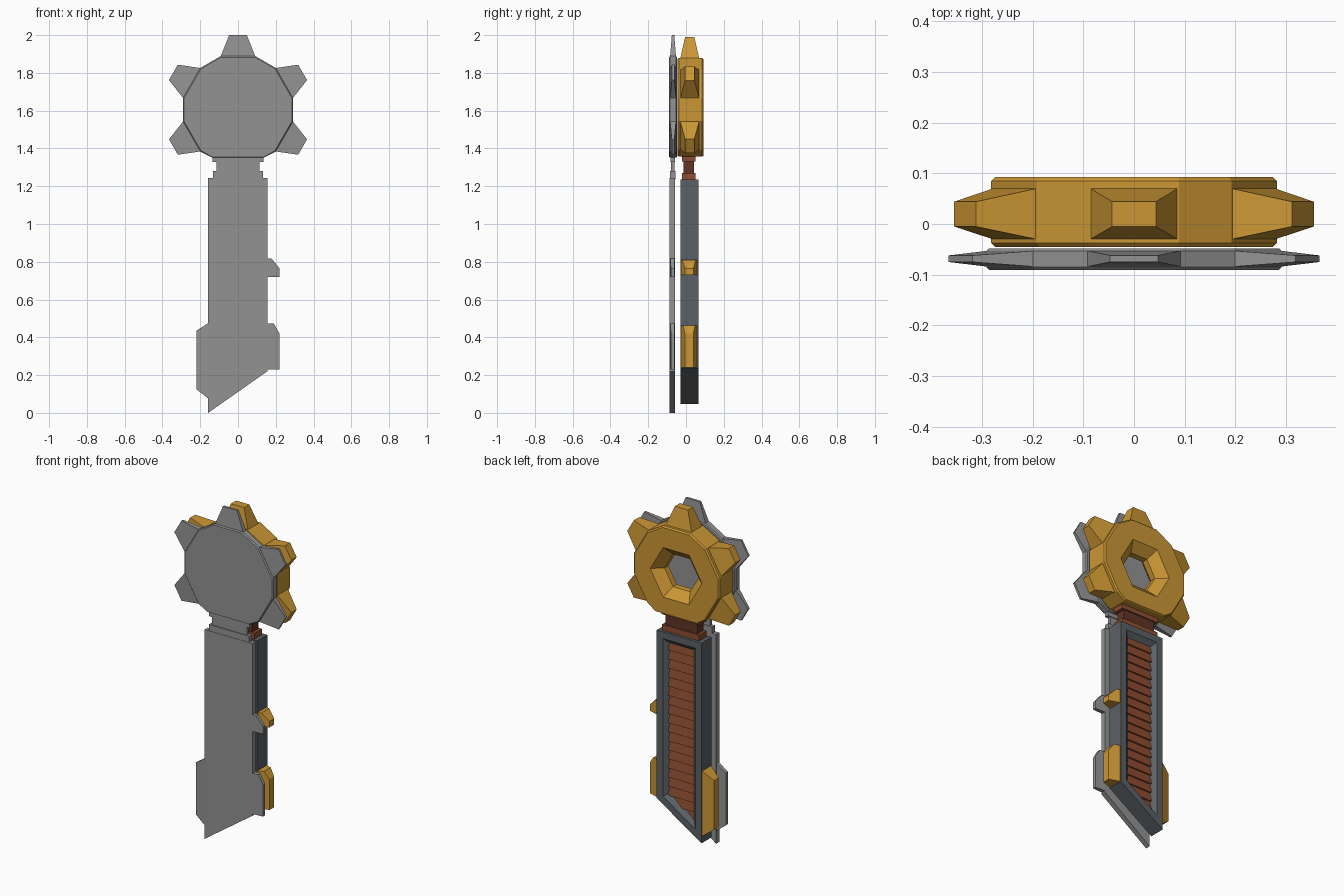
import bpy, bmesh, math
from mathutils import Vector

if "Cube" in bpy.data.objects:
    bpy.data.objects.remove(bpy.data.objects["Cube"])


def material(name, rgb):
    m = bpy.data.materials.new(name)
    m.diffuse_color = (*rgb, 1)
    m.use_nodes = True
    m.node_tree.nodes["Principled BSDF"].inputs["Base Color"].default_value = m.diffuse_color
    return m


GOLD = material("gold", (0.60, 0.31, 0.035))
GREY = material("plate grey", (0.29, 0.29, 0.29))
DARK = material("dark steel", (0.105, 0.12, 0.135))
RUST = material("rust", (0.27, 0.075, 0.03))
BROWN = material("dark brown", (0.12, 0.033, 0.018))


def finish(name, bm, mat):
    bmesh.ops.remove_doubles(bm, verts=bm.verts, dist=1e-5)
    bmesh.ops.recalc_face_normals(bm, faces=bm.faces)
    me = bpy.data.meshes.new(name)
    bm.to_mesh(me)
    bm.free()
    me.materials.append(mat)
    ob = bpy.data.objects.new(name, me)
    bpy.context.collection.objects.link(ob)
    return ob


def loft(name, rings, mat, closed=False):
    """Skin a list of equal-length point rings; cap the ends or close into a loop."""
    bm = bmesh.new()
    vs = [[bm.verts.new(p) for p in r] for r in rings]
    n = len(rings[0])
    pairs = list(zip(vs, vs[1:])) + ([(vs[-1], vs[0])] if closed else [])
    for a, b in pairs:
        for i in range(n):
            j = (i + 1) % n
            bm.faces.new((a[i], a[j], b[j], b[i]))
    if not closed:
        bm.faces.new(vs[0])
        bm.faces.new(vs[-1])
    bmesh.ops.remove_doubles(bm, verts=bm.verts, dist=1e-5)
    return finish(name, bm, mat)


def ring(pts, y):
    return [(x, y, z) for x, z in pts]


def box(name, w, y0, y1, z0, z1, mat):
    pts = [(-w, z0), (w, z0), (w, z1), (-w, z1)]
    return loft(name, [ring(pts, y0), ring(pts, y1)], mat)


CZ = 1.605   # head centre height
ANGLES = [k * 60 + s for k in range(6) for s in (-12, 12)]


def head_outline(r):
    """Hexagon with wide cut corners, trimmed flat above the neck."""
    pts = []
    for a in ANGLES:
        x, z = r * math.cos(math.radians(a)), CZ + r * math.sin(math.radians(a))
        if z < 1.355:
            x, z = math.copysign(0.137, x), 1.357 + (0.288 - r) * 0.5
        pts.append((x, z))
    return pts


def hexagon(r):
    """Six corners, each doubled to pair with the twelve outer points."""
    return [(r * math.cos(math.radians(round(a / 60) * 60)),
             CZ + r * math.sin(math.radians(round(a / 60) * 60))) for a in ANGLES]


def teeth(name, r0, r1, w0, w1, ybase, ytip, mat):
    for i, a in enumerate((-30, 30, 90, 150, 210)):
        d = Vector((math.cos(math.radians(a)), 0, math.sin(math.radians(a))))
        t = Vector((-d.z, 0, d.x))
        rings = []
        for r, w, (y0, y1) in ((r0 - 0.03, w0, ybase), (r0, w0, ybase), (r1, w1, ytip)):
            c = Vector((0, 0, CZ)) + d * r
            rings.append([c + t * s * w + Vector((0, y, 0))
                          for s, y in ((-1, y0), (1, y0), (1, y1), (-1, y1))])
        loft(f"{name}_{i + 1}", rings, mat)


def nub(name, pts, yc, h0, h1, mat):
    """Side tab whose thickness tapers from h0 at the blade to h1 at its outer edge."""
    xs = [abs(p[0]) for p in pts]
    lo, hi = min(xs), max(xs)
    def half(x):
        return h0 + (h1 - h0) * (abs(x) - lo) / (hi - lo)
    loft(name, [[(x, yc + s * half(x), z) for x, z in pts] for s in (-1, 1)], mat)


def tabs(prefix, e, yc, h0, h1, mat):
    """Two bits on the right edge, one fin on the left; e shrinks the outline."""
    b, o = 0.14, 0.22 - e
    nub(prefix + "_upper_bit", [(b, .72 + e), (o, .72 + e), (o, .765), (.177 - e, .818 - e),
                                (b, .818 - e)], yc, h0, h1, mat)
    nub(prefix + "_lower_bit", [(b, .23 + e), (o, .23 + e), (o, .42), (.19 - e, .472 - e),
                                (b, .472 - e)], yc, h0, h1, mat)
    nub(prefix + "_left_fin", [(-b, .062 + 2 * e), (-o, .125 + e), (-o, .435 - e), (-b, .487 - e)],
        yc, h0, h1, mat)


# Gold head: chamfered ring with a hexagonal hole narrowing to its middle
yf, yb, R = -0.045, 0.093, 0.288
loft("gold_head", [ring(head_outline(R - .008), yf), ring(head_outline(R), yf + .008),
                   ring(head_outline(R), yb - .008), ring(head_outline(R - .008), yb),
                   ring(hexagon(.17), yb), ring(hexagon(.112), .042),
                   ring(hexagon(.112), .006), ring(hexagon(.17), yf)], GOLD, closed=True)
teeth("gold_tooth", .272, .385, .086, .043, (-.03, .07), (-.005, .044), GOLD)

# Grey head plate
R = 0.298
loft("plate_head", [ring(head_outline(R - .006), -.091), ring(head_outline(R), -.085),
                    ring(head_outline(R), -.053), ring(head_outline(R - .006), -.048)], GREY)
teeth("plate_tooth", .282, .395, .092, .047, (-.084, -.053), (-.075, -.062), GREY)

# Neck collars
box("lower_collar", .122, -.02, .05, 1.23, 1.27, RUST)
box("neck", .105, -.012, .042, 1.265, 1.34, BROWN)
box("upper_collar", .125, -.02, .05, 1.33, 1.362, RUST)
box("plate_lower_collar", .132, -.085, -.056, 1.235, 1.28, GREY)
box("plate_neck", .114, -.08, -.062, 1.275, 1.335, GREY)
box("plate_upper_collar", .134, -.083, -.058, 1.328, 1.357, GREY)

# Grey blade plate with slanted tip
pts = [(-.158, 0), (.155, .22), (.155, 1.243), (-.158, 1.243)]
loft("plate_blade", [ring(pts, -.087), ring(pts, -.057)], GREY)
tabs("plate", 0, -.071, .0135, .009, GREY)

# Dark blade: frame with sloped recess on both faces
W, ZL, M, ZT = .147, .046, .65, 1.235
K = math.sqrt(1 + M * M)


def blade_outline(d):
    a = W - d
    def low(x):
        return ZL + M * (x + W) + d * K
    return [(-a, low(-a)), (a, low(a)), (a, ZT - d), (-a, ZT - d)]


loft("blade_frame", [ring(blade_outline(0), -.03), ring(blade_outline(0), .065),
                     ring(blade_outline(.04), .065), ring(blade_outline(.07), .037),
                     ring(blade_outline(.07), -.002), ring(blade_outline(.04), -.03)],
     DARK, closed=True)

# Rust louvres filling the frame: sawtooth slab trimmed along the slanted tip
z0, z1, n = .1, 1.18, 20
step = (z1 - z0) / n
back, front = [], []
for i in range(n):
    z = z0 + i * step
    back += [(.046, z), (.038, z + step * .97)]
    front += [(-.011, z), (-.003, z + step * .97)]
profile = back + front[::-1]
bm = bmesh.new()
sides = [[bm.verts.new((x, y, z)) for y, z in profile] for x in (-.085, .085)]
for i in range(len(profile)):
    j = (i + 1) % len(profile)
    bm.faces.new((sides[0][i], sides[0][j], sides[1][j], sides[1][i]))
bmesh.ops.bisect_plane(bm, geom=bm.verts[:] + bm.edges[:] + bm.faces[:],
                       plane_co=(-W, 0, ZL + .06 * K), plane_no=(-M, 0, 1), clear_inner=True)
finish("louvres", bm, RUST)

# Gold bits and fin on the blade edges
tabs("gold", .009, .0165, .045, .022, GOLD)
